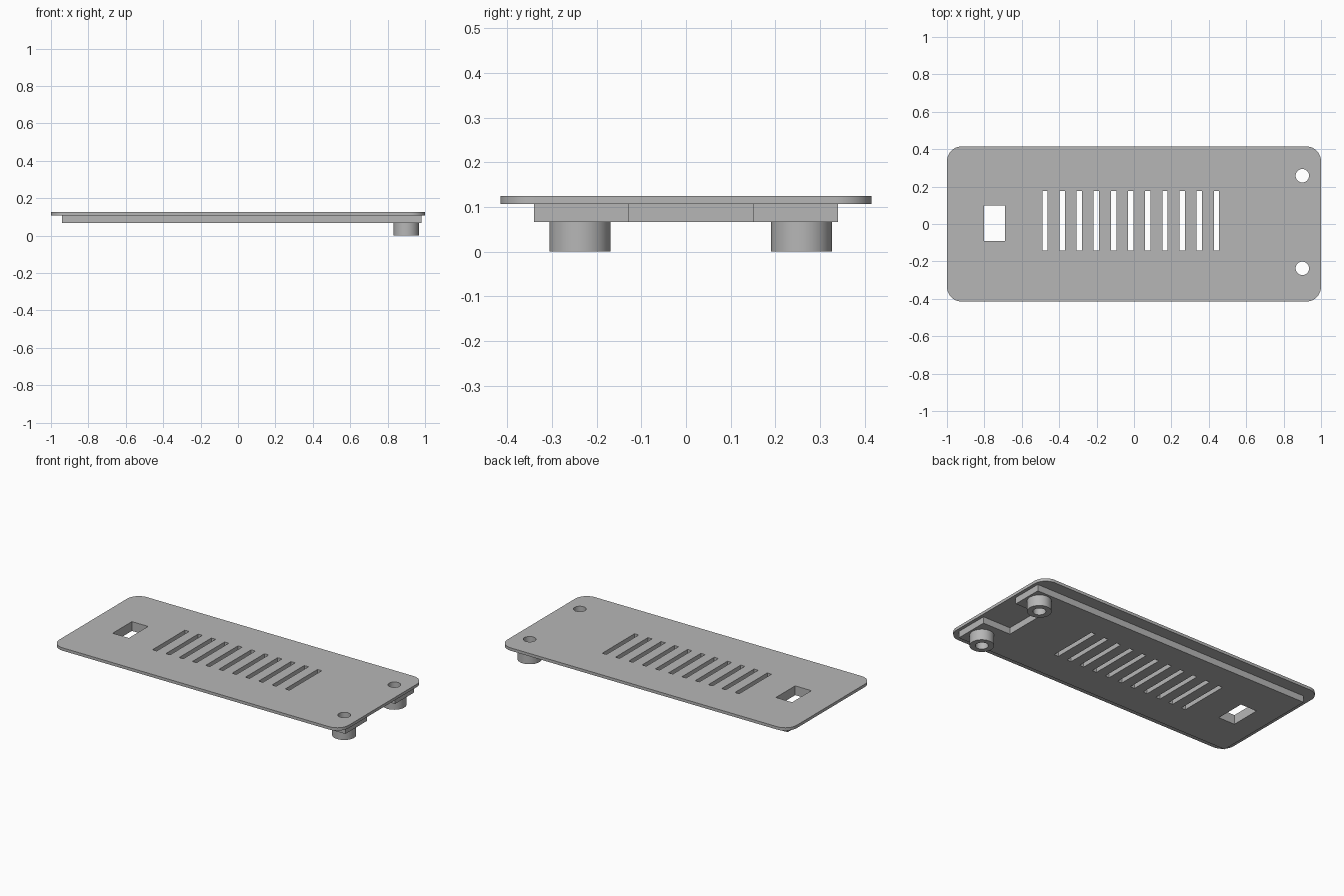
import bpy
import bmesh
from math import cos, sin, pi, radians

cube = bpy.data.objects.get("Cube")
if cube:
    bpy.data.objects.remove(cube, do_unlink=True)

grey = bpy.data.materials.new("plain grey")
grey.use_nodes = True
GREY = (0.47, 0.47, 0.47, 1)
grey.diffuse_color = GREY
grey.node_tree.nodes["Principled BSDF"].inputs["Base Color"].default_value = GREY

# Heights of the layers
Z_SLAB, Z_PLATE, Z_TOP = 0.067, 0.107, 0.125
BOSSES = {"front": (0.9, -0.237), "back": (0.9, 0.258)}
HOLE_RADIUS = 0.036


def circle(x, y, r, n=48):
    return [(x + r * cos(2 * pi * i / n), y + r * sin(2 * pi * i / n)) for i in range(n)]


def rectangle(x0, x1, y0, y1):
    return [(x0, y0), (x1, y0), (x1, y1), (x0, y1)]


def rounded_rectangle(hx, hy, r, steps=12):
    points = []
    for q, (sx, sy) in enumerate([(1, 1), (-1, 1), (-1, -1), (1, -1)]):
        for i in range(steps + 1):
            a = (q + i / steps) * pi / 2
            points.append((sx * (hx - r) + r * cos(a), sy * (hy - r) + r * sin(a)))
    return points


def prism(name, outlines, z0, z1):
    """Extrude counter-clockwise outlines from z0 up to z1."""
    bm = bmesh.new()
    for outline in outlines:
        face = bm.faces.new([bm.verts.new((x, y, z0)) for x, y in outline])
        new = bmesh.ops.extrude_face_region(bm, geom=[face], use_keep_orig=True)["geom"]
        moved = [v for v in new if isinstance(v, bmesh.types.BMVert)]
        bmesh.ops.translate(bm, verts=moved, vec=(0, 0, z1 - z0))
    bmesh.ops.recalc_face_normals(bm, faces=bm.faces)
    mesh = bpy.data.meshes.new(name)
    bm.to_mesh(mesh)
    bm.free()
    mesh.materials.append(grey)
    obj = bpy.data.objects.new(name, mesh)
    bpy.context.collection.objects.link(obj)
    return obj


# Parts: cover plate, stepped slab with an end notch, two screw bosses
slab_outline = [(-0.94, -0.34), (0.98, -0.34), (0.98, -0.127), (0.79, -0.127),
                (0.79, 0.15), (0.98, 0.15), (0.98, 0.34), (-0.94, 0.34)]
parts = [
    prism("cover_plate", [rounded_rectangle(1, 0.415, 0.08)], Z_PLATE, Z_TOP),
    prism("locating_slab", [slab_outline], Z_SLAB, Z_PLATE),
]
for side, (x, y) in BOSSES.items():
    parts.append(prism(side + "_screw_boss", [circle(x, y, 0.068)], 0, Z_SLAB))

# Openings: vent slots, switch window, screw holes
openings = [rectangle(-0.802, -0.69, -0.092, 0.098)]
for i in range(11):
    x = -0.476 + 0.0917 * i
    openings.append(rectangle(x - 0.0145, x + 0.0145, -0.143, 0.176))
openings += [circle(x, y, HOLE_RADIUS) for x, y in BOSSES.values()]
cutter = prism("opening_cutter", openings, -0.1, 0.3)
cutter.hide_render = True

for part in parts:
    bpy.ops.object.select_all(action="DESELECT")
    part.select_set(True)
    bpy.context.view_layer.objects.active = part
    cut = part.modifiers.new("openings", "BOOLEAN")
    cut.operation = "DIFFERENCE"
    cut.solver = "EXACT"
    cut.object = cutter
    bpy.ops.object.modifier_apply(modifier=cut.name)
    bpy.ops.object.shade_smooth_by_angle(angle=radians(30))

bpy.data.objects.remove(cutter, do_unlink=True)
